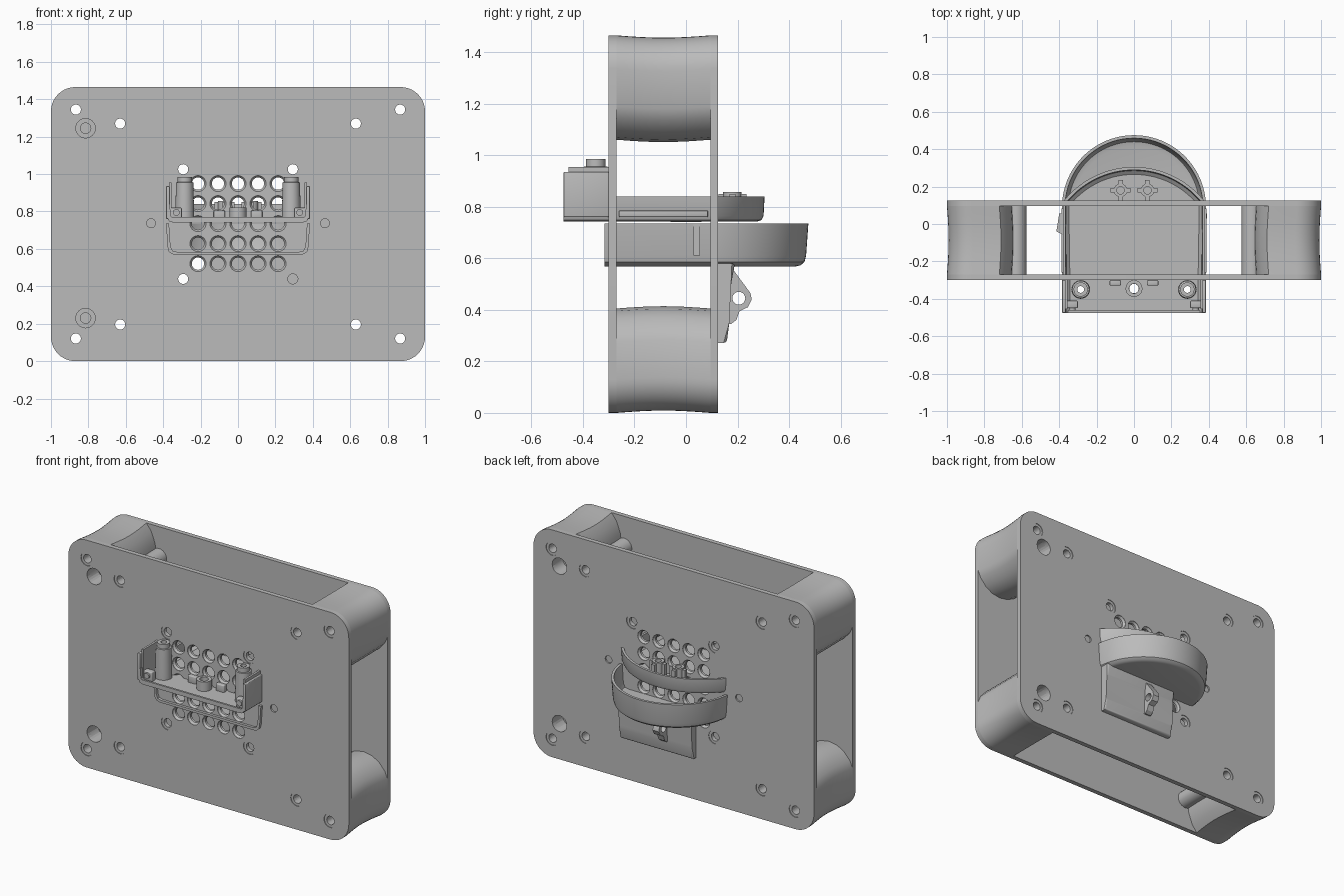
import bpy, bmesh, math
from math import sin, cos, pi
from mathutils import Vector

if "Cube" in bpy.data.objects:
    bpy.data.objects.remove(bpy.data.objects["Cube"])

grey = bpy.data.materials.new("plain_grey")
grey.use_nodes = True
grey.diffuse_color = (0.5, 0.5, 0.5, 1)
grey.node_tree.nodes["Principled BSDF"].inputs["Base Color"].default_value = (0.5, 0.5, 0.5, 1)

MID = 0.7325          # half the height
Y0, Y1 = -0.30, 0.125  # front and back outer faces


def finish(name, bm, smooth=True):
    bmesh.ops.recalc_face_normals(bm, faces=bm.faces[:])
    me = bpy.data.meshes.new(name)
    bm.to_mesh(me)
    bm.free()
    ob = bpy.data.objects.new(name, me)
    bpy.context.collection.objects.link(ob)
    me.materials.append(grey)
    if smooth:
        activate(ob)
        bpy.ops.object.shade_smooth_by_angle(angle=math.radians(32))
    return ob


def activate(ob):
    bpy.ops.object.select_all(action='DESELECT')
    ob.select_set(True)
    bpy.context.view_layer.objects.active = ob


def loft(bm, rings, closed=True):
    """Skin rings of points; open rings get a single cap across their two ends."""
    vs = [[bm.verts.new(p) for p in r] for r in rings]
    n = len(vs[0])
    for a, b in zip(vs, vs[1:]):
        for i in range(n if closed else n - 1):
            j = (i + 1) % n
            bm.faces.new((a[i], a[j], b[j], b[i]))
    bm.faces.new(vs[0])
    bm.faces.new(vs[-1])
    if not closed:
        bm.faces.new([r[0] for r in vs] + [r[-1] for r in reversed(vs)])


def lathe(bm, base, axis, profile, n=24):
    """Revolve (radius, distance) pairs about an axis through base."""
    base, ax = Vector(base), 'xyz'.index(axis)
    rings = []
    for r, d in profile:
        ring = []
        for k in range(n):
            p = Vector((0, 0, 0))
            p[ax] = d
            p[(ax + 1) % 3], p[(ax + 2) % 3] = r * cos(2 * pi * k / n), r * sin(2 * pi * k / n)
            ring.append(base + p)
        rings.append(ring)
    loft(bm, rings)


def box(name, x, y, z, bevel=0):
    bm = bmesh.new()
    loft(bm, [[(x[0], y[0], h), (x[1], y[0], h), (x[1], y[1], h), (x[0], y[1], h)] for h in z])
    if bevel:
        bmesh.ops.bevel(bm, geom=bm.edges[:], offset=bevel, segments=3, affect='EDGES', profile=0.5)
    return finish(name, bm)


def lathed(name, base, axis, profile):
    bm = bmesh.new()
    lathe(bm, base, axis, profile)
    return finish(name, bm)


def cut(obs, cutter):
    for ob in obs:
        activate(ob)
        m = ob.modifiers.new("holes", 'BOOLEAN')
        m.operation, m.solver, m.object = 'DIFFERENCE', 'EXACT', cutter
        bpy.ops.object.modifier_apply(modifier=m.name)
        bpy.ops.object.shade_smooth_by_angle(angle=math.radians(32))


def corner(cx, cz, r, a0, n=10):
    return [(cx + r * cos(a0 + pi / 2 * k / n), cz + r * sin(a0 + pi / 2 * k / n)) for k in range(n + 1)]


# Two rounded face plates
R, H = 0.13, MID * 2
outline = []
for i, (cx, cz) in enumerate([(1 - R, H - R), (R - 1, H - R), (R - 1, R), (1 - R, R)]):
    outline += corner(cx, cz, R, i * pi / 2)
framed = []
for name, a, b in (("front_plate", Y0, -0.27), ("back_plate", 0.095, Y1)):
    bm = bmesh.new()
    loft(bm, [[(x, y, z) for x, z in outline] for y in (a, b)])
    framed.append(finish(name, bm))

# Waisted corner posts with a bulging inner side, each with a screw boss
inner = [(0.72, 1.465), (0.685, 1.42), (0.658, 1.35), (0.647, 1.27), (0.655, 1.2), (0.68, 1.14), (0.72, 1.095),
         (0.77, 1.07), (0.83, 1.06), (0.89, 1.07), (0.94, 1.1), (0.98, 1.145), (1.0, 1.19)]
post = inner + corner(1 - R, H - R, R, 0)
for sx in (-1, 1):
    for sz in (-1, 1):
        rings = []
        for k in range(9):
            d = 0.009 * sin(pi * k / 8)
            rings.append([(sx * (x - d), -0.27 + 0.365 * k / 8, MID + sz * (z - MID - d)) for x, z in post])
        bm = bmesh.new()
        loft(bm, rings)
        framed.append(finish("corner_post", bm))
        framed.append(lathed("screw_boss", (sx * 0.63, 0, MID + sz * 0.537), 'y', [(0.055, -0.27), (0.055, 0.095)]))

# Hole cutter: screw holes, perforated grid, pockets and dimples
bm = bmesh.new()
screw = [(0.044, -0.31), (0.044, -0.296), (0.027, -0.296), (0.027, 0.121), (0.044, 0.121), (0.044, 0.14)]
vent = [(0.043, -0.31), (0.043, -0.298), (0.033, -0.285), (0.033, 0.11), (0.043, 0.123), (0.043, 0.14)]
for sx in (-1, 1):
    for x, dz in ((0.63, 0.537), (0.867, 0.612), (0.293, 0.293)):
        for sz in (-1, 1):
            lathe(bm, (sx * x, 0, MID + sz * dz), 'y', screw)
    for a, b in ((-0.31, -0.29), (0.115, 0.14)):
        lathe(bm, (sx * 0.465, 0, 0.737), 'y', [(0.024, a), (0.024, b)])
for i in range(-2, 3):
    for j in range(-2, 3):
        lathe(bm, (i * 0.107, 0, 0.735 + j * 0.107), 'y', vent)
for z in (0.23, 1.245):
    lathe(bm, (-0.815, 0, z), 'y', [(0.052, -0.31), (0.052, -0.19), (0.028, -0.19), (0.028, -0.1)])
    lathe(bm, (0.815, 0, z), 'y', [(0.052, 0.14), (0.052, 0.02), (0.028, 0.02), (0.028, -0.07)])
cutter = finish("hole_cutter", bm, False)
cut(framed, cutter)
bpy.data.objects.remove(cutter)


# Trays: straight sides, round back, open front
def tray(name, half, front, cy, r, profile):
    a0 = math.acos(half / r)
    path = [((half, front), (1, 0))]
    for k in range(41):
        a = a0 + (pi - 2 * a0) * k / 40
        path.append(((r * cos(a), cy + r * sin(a)), (cos(a), sin(a))))
    path.append(((-half, front), (-1, 0)))
    bm = bmesh.new()
    loft(bm, [[(p[0] + n[0] * d, p[1] + n[1] * d, z) for p, n in path] for d, z in profile], closed=False)
    return finish(name, bm)


tray("lower_tray", 0.385, -0.317, 0.09, 0.385,
     [(-0.05, 0.568), (-0.03, 0.573), (-0.015, 0.586), (-0.009, 0.61), (0, 0.735),
      (-0.016, 0.735), (-0.024, 0.615), (-0.035, 0.59), (-0.06, 0.584)])
upper = tray("upper_tray", 0.38, -0.475, -0.175, 0.48,
             [(-0.03, 0.742), (-0.012, 0.748), (-0.004, 0.765), (0, 0.84),
              (-0.016, 0.84), (-0.02, 0.775), (-0.04, 0.76)])

# Screw holes through the upper tray floor
bm = bmesh.new()
for x in (-0.285, 0, 0.285):
    lathe(bm, (x, -0.345, 0), 'z', [(0.025, 0.7), (0.025, 0.8)])
cutter = finish("floor_cutter", bm, False)
cut([upper], cutter)
bpy.data.objects.remove(cutter)


def tube(name, x, y, z0, steps, hole):
    """Upright stepped tube with a bore down to its base."""
    top = steps[-1][1]
    ob = lathed(name, (x, y, 0), 'z', [(steps[0][0], z0)] + steps)
    c = lathed("bore", (x, y, 0), 'z', [(hole, z0 - 0.02), (hole, top + 0.02)])
    cut([ob], c)
    bpy.data.objects.remove(c)


# Front fittings on the upper tray
tube("centre_tube", 0, -0.345, 0.755, [(0.045, 0.82)], 0.026)
for s in (-1, 1):
    tube("screw_post", s * 0.285, -0.35, 0.755, [(0.05, 0.8), (0.046, 0.955), (0.038, 0.957), (0.038, 0.985)], 0.018)
    box("outer_cheek", sorted((s * 0.366, s * 0.385)), (-0.475, Y0), (0.76, 0.935), 0.004)
    box("inner_cheek", sorted((s * 0.356, s * 0.37)), (-0.455, Y0), (0.76, 0.955))
    box("corner_block", sorted((s * 0.30, s * 0.37)), (-0.45, -0.41), (0.755, 0.82), 0.006)
    lathed("cheek_screw", (s * 0.33, 0, 0.795), 'y', [(0.018, -0.462), (0.018, -0.44)])
    box("small_stop", sorted((s * 0.07, s * 0.13)), (-0.33, Y0), (0.755, 0.805), 0.006)
    # Pegs with crossed ribs inside the back
    tube("back_peg", s * 0.072, 0.18, 0.75, [(0.036, 0.857)], 0.02)
    for dx, dy in ((0.042, 0), (-0.042, 0), (0, 0.042), (0, -0.042)):
        box("peg_rib", (s * 0.072 + dx - 0.012, s * 0.072 + dx + 0.012),
            (0.18 + dy - 0.012, 0.18 + dy + 0.012), (0.75, 0.85))
box("front_lip", (-0.36, 0.36), (-0.475, -0.462), (0.744, 0.77))

# Side rails and latch between the plates
for s in (-1, 1):
    box("side_rail", sorted((s * 0.374, s * 0.388)), (-0.26, 0.085), (0.76, 0.785), 0.004)
    box("side_strip", sorted((s * 0.374, s * 0.39)), (0.03, 0.055), (0.61, 0.735))
bm = bmesh.new()
loft(bm, [[(-0.375, -0.06, z), (-0.415, -0.04, z), (-0.4, 0.055, z), (-0.375, 0.06, z)] for z in (0.74, 0.79)])
finish("side_latch", bm)

# Hanging bracket below the back of the lower tray
bm = bmesh.new()
loft(bm, [[(x, y, z) for y, z in ((0.12, 0.272), (0.158, 0.272), (0.168, 0.35), (0.175, 0.5), (0.19, 0.58), (0.12, 0.58))]
          for x in (-0.16, 0.36)])
bmesh.ops.bevel(bm, geom=[e for e in bm.edges if all(v.co.y > 0.13 for v in e.verts)],
                offset=0.012, segments=3, affect='EDGES', profile=0.5)
finish("back_bracket", bm)

# Pierced lug on the bracket
bm = bmesh.new()
loft(bm, [[(x, y, z) for y, z in ((0.15, 0.58), (0.18, 0.56), (0.25, 0.465), (0.255, 0.44), (0.24, 0.41),
                                  (0.208, 0.395), (0.195, 0.36), (0.175, 0.345), (0.15, 0.345))]
          for x in (0.015, 0.06)])
lug = finish("bracket_lug", bm)
cutter = lathed("lug_cutter", (0, 0.205, 0.445), 'x', [(0.025, -0.05), (0.025, 0.12)])
cut([lug], cutter)
bpy.data.objects.remove(cutter)
